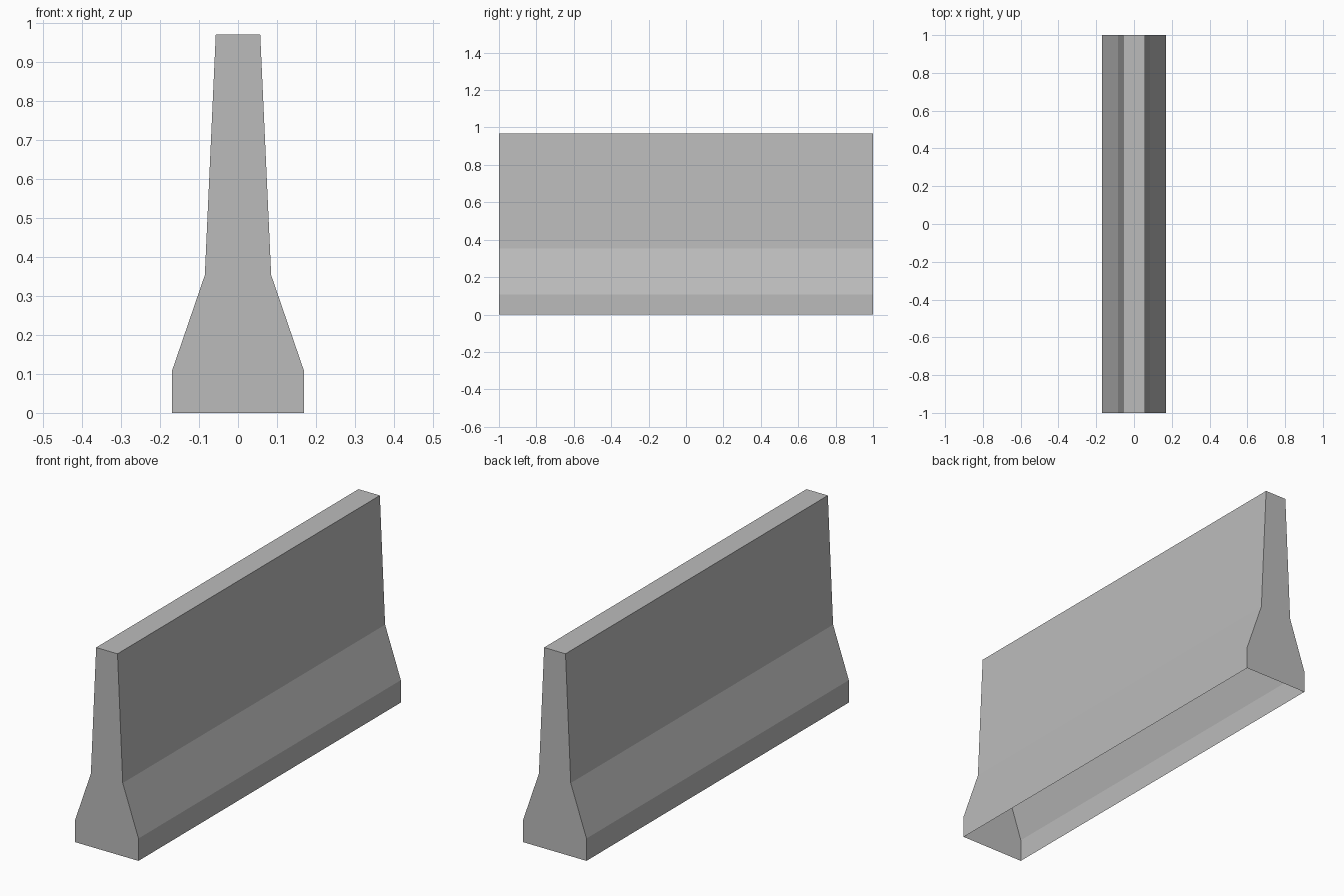
import bpy
import bmesh

cube = bpy.data.objects.get("Cube")
if cube:
    bpy.data.objects.remove(cube, do_unlink=True)

# Concrete colour
concrete = bpy.data.materials.new("concrete_grey")
concrete.use_nodes = True
grey = (0.5, 0.5, 0.5, 1)
concrete.diffuse_color = grey
concrete.node_tree.nodes["Principled BSDF"].inputs["Base Color"].default_value = grey

# Half profile from foot to crown: (half width, height)
half_profile = [(0.169, 0), (0.169, 0.108), (0.085, 0.353), (0.057, 0.969)]
LENGTH = 2

# Mirrored outline, extruded along the barrier's length
outline = half_profile + [(-x, z) for x, z in reversed(half_profile)]
bm = bmesh.new()
front = bm.faces.new([bm.verts.new((x, -LENGTH / 2, z)) for x, z in outline])
back = bmesh.ops.extrude_face_region(bm, geom=[front], use_keep_orig=True)["geom"]
bmesh.ops.translate(bm, vec=(0, LENGTH, 0),
                    verts=[v for v in back if isinstance(v, bmesh.types.BMVert)])
bmesh.ops.recalc_face_normals(bm, faces=bm.faces[:])

# Hollow shell: the underside is open
underside = [f for f in bm.faces if all(v.co.z < 0.001 for v in f.verts)]
bmesh.ops.delete(bm, geom=underside, context="FACES_ONLY")

mesh = bpy.data.meshes.new("barrier_shell")
bm.to_mesh(mesh)
bm.free()
mesh.materials.append(concrete)
barrier = bpy.data.objects.new("barrier_shell", mesh)
bpy.context.collection.objects.link(barrier)
